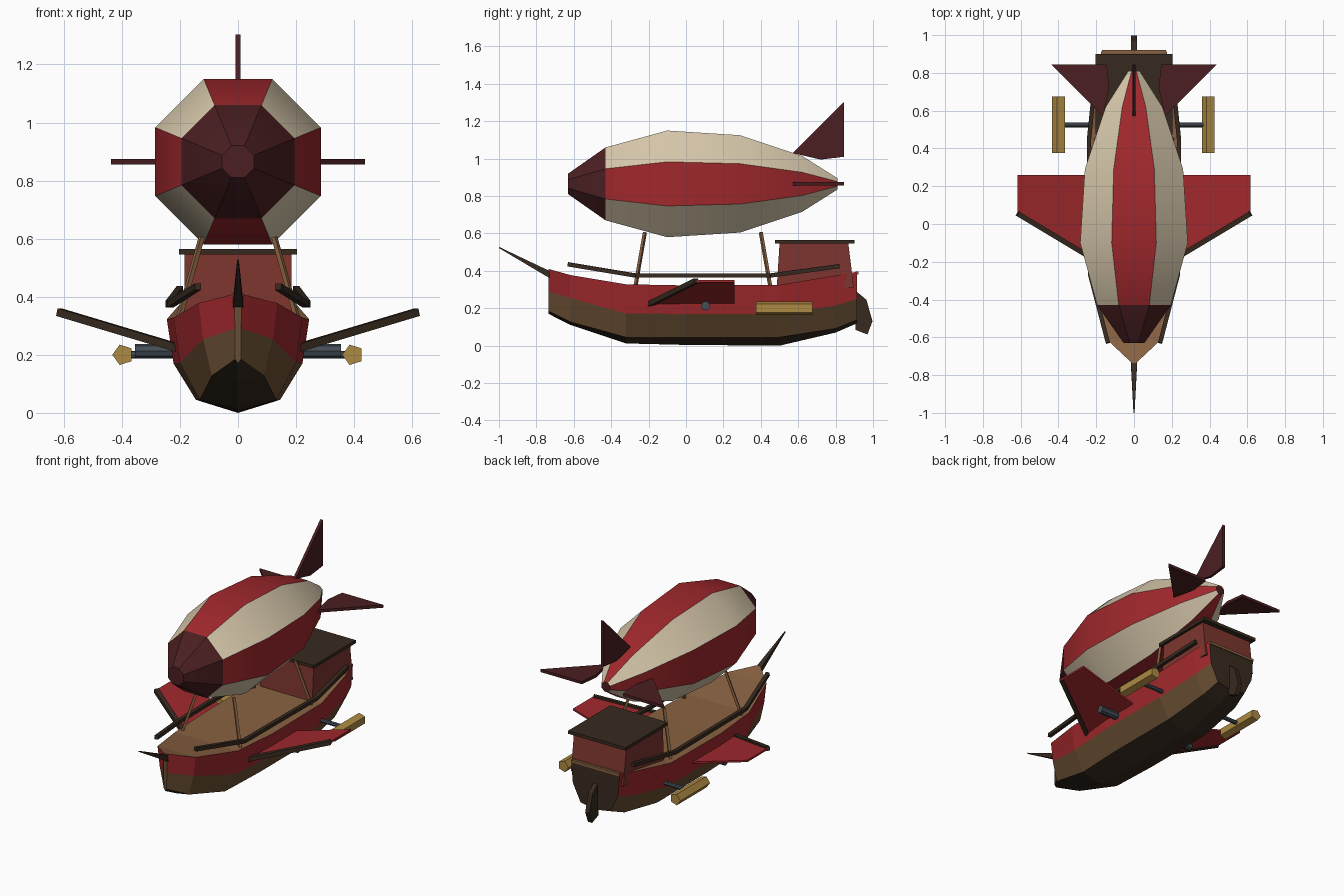
import bpy, bmesh, math
from mathutils import Vector, Matrix

if "Cube" in bpy.data.objects:
    bpy.data.objects.remove(bpy.data.objects["Cube"])


def mat(name, r, g, b):
    m = bpy.data.materials.new(name)
    m.diffuse_color = (*[(c / 255) ** 2.2 for c in (r, g, b)], 1)
    m.use_nodes = True
    m.node_tree.nodes["Principled BSDF"].inputs["Base Color"].default_value = m.diffuse_color
    return m


RED = mat("red", 158, 44, 48)
CREAM = mat("cream", 217, 201, 172)
MAROON = mat("maroon", 76, 36, 38)
TAN = mat("deck tan", 136, 98, 68)
BROWN = mat("hull brown", 106, 80, 54)
DARK = mat("dark brown", 58, 46, 36)
GOLD = mat("gold", 172, 136, 68)
SLATE = mat("slate", 70, 78, 86)
CABIN = mat("cabin red", 124, 56, 50)


def finish(name, bm, *mats):
    bmesh.ops.recalc_face_normals(bm, faces=bm.faces)
    me = bpy.data.meshes.new(name)
    bm.to_mesh(me)
    bm.free()
    for m in mats:
        me.materials.append(m)
    ob = bpy.data.objects.new(name, me)
    bpy.context.collection.objects.link(ob)
    return ob


def loft(bm, rings, caps=True):
    """Skin a list of closed rings; returns the vertex rings and the end caps."""
    vr = [[bm.verts.new(p) for p in ring] for ring in rings]
    n = len(vr[0])
    faces = [[bm.faces.new((a[i], a[(i + 1) % n], b[(i + 1) % n], b[i]))
              for i in range(n)] for a, b in zip(vr, vr[1:])]
    ends = [bm.faces.new(vr[0]), bm.faces.new(vr[-1])] if caps else []
    return faces, ends


def beam(bm, a, b, r1, r2=None, sides=4, spin=math.pi / 4):
    """Straight bar between two points, optionally tapered."""
    a, b = Vector(a), Vector(b)
    r2 = r1 if r2 is None else r2
    d = (b - a).normalized()
    up = Vector((0, 0, 1))
    u = d.cross(up).normalized()
    v = u.cross(d)
    angs = [spin + i * 2 * math.pi / sides for i in range(sides)]
    loft(bm, [[p + (u * math.cos(t) + v * math.sin(t)) * r for t in angs]
              for p, r in ((a, r1), (b, r2))])


def plate(bm, pts, offset):
    """Flat polygon given thickness, centred on its plane."""
    o = Vector(offset) / 2
    loft(bm, [[Vector(p) - o for p in pts], [Vector(p) + o for p in pts]])


# Hull: y, then (half width, z) of gunwale, red line, keel line, and keel z
stations = [
    (-.735, (.012, .41), (.011, .29), (.01, .185), .17),
    (-.62, (.135, .378), (.12, .255), (.09, .128), .112),
    (-.32, (.222, .328), (.2, .172), (.132, .045), .012),
    (0, (.245, .322), (.222, .17), (.145, .045), .004),
    (.5, (.243, .325), (.22, .17), (.145, .045), .0),
    (.8, (.2, .375), (.185, .215), (.125, .092), .07),
    (.915, (.172, .395), (.16, .25), (.105, .138), .12),
]
bm = bmesh.new()
rings = []
for y, top, mid, low, zk in stations:
    half = [top, mid, low]
    rings.append([(w, y, z) for w, z in half] + [(0, y, zk)]
                 + [(-w, y, z) for w, z in reversed(half)])
faces, ends = loft(bm, rings)
for strip in faces:
    for f, k in zip(strip, (0, 1, 2, 2, 1, 0, 3)):   # red, brown, dark, deck
        f.material_index = k
ends[0].material_index = 1
ends[1].material_index = 2
finish("hull", bm, RED, BROWN, DARK, TAN)

# Stern trim along the top of the transom
bm = bmesh.new()
plate(bm, [(-.17, .905, .388), (.17, .905, .388), (.17, .921, .388), (-.17, .921, .388)],
      (0, 0, .016))
finish("stern_trim", bm, TAN)

# Rudder
bm = bmesh.new()
plate(bm, [(0, .905, .295), (0, .965, .245), (0, .997, .13), (0, .97, .06), (0, .905, .085)],
      (.03, 0, 0))
finish("rudder", bm, DARK)

# Bowsprit
bm = bmesh.new()
beam(bm, (0, -.70, .365), (0, -1, .525), .026, .004)
finish("bowsprit", bm, DARK)

# Cabin and its roof
bm = bmesh.new()
loft(bm, [[(-.185, y0, z), (.185, y0, z), (.185, y1, z), (-.185, y1, z)]
          for z, y0, y1 in ((.31, .485, .897), (.545, .5, .868))])
finish("cabin", bm, CABIN)
bm = bmesh.new()
plate(bm, [(-.203, .475, .555), (.203, .475, .555), (.203, .9, .555), (-.203, .9, .555)],
      (0, 0, .02))
finish("cabin_roof", bm, DARK)

# Balloon envelope: octagonal rings with alternating stripes
profile = [(-.63, .055), (-.43, .195), (-.1, .285), (.29, .26), (.62, .15), (.81, .03)]
ZC = .865
bm = bmesh.new()
k = 1 / math.cos(math.pi / 8)
angs = [math.pi / 8 + i * math.pi / 4 for i in range(8)]
faces, ends = loft(bm, [[(math.cos(t) * r * k, y, ZC + math.sin(t) * r * k) for t in angs]
                        for y, r in profile])
for j, strip in enumerate(faces):
    for i, f in enumerate(strip):
        f.material_index = 2 if j == 0 else (0 if i % 2 else 1)
for f in ends:
    f.material_index = 2
balloon = finish("balloon", bm, RED, CREAM, MAROON)
bpy.context.view_layer.objects.active = balloon
balloon.select_set(True)
bpy.ops.object.shade_smooth_by_angle(angle=math.radians(30))
balloon.select_set(False)

# Tail fins: one outline turned to the top, left and right
outline = [(.57, .165), (.845, .438), (.845, .145), (.72, .13)]
for name, ang in (("top_fin", 0), ("right_fin", 90), ("left_fin", -90)):
    bm = bmesh.new()
    plate(bm, [(0, y, r) for y, r in outline], (.018, 0, 0))
    bm.transform(Matrix.Translation((0, 0, ZC))
                 @ Matrix.Rotation(math.radians(ang), 4, 'Y'))
    finish(name, bm, MAROON)

for side, s in (("right", 1), ("left", -1)):
    # Deck rail
    bm = bmesh.new()
    path = [(.138, -.63, .435), (.232, -.27, .375), (.238, .45, .375), (.2, .82, .425)]
    for a, b in zip(path, path[1:]):
        beam(bm, (s * a[0], *a[1:]), (s * b[0], *b[1:]), .016)
    finish(side + "_rail", bm, DARK)

    # Struts holding the balloon
    bm = bmesh.new()
    for y0, y1 in ((-.27, -.22), (.45, .4)):
        beam(bm, (s * .205, y0, .32), (s * .125, y1, .605), .011)
    finish(side + "_struts", bm, TAN)

    # Wing and its leading spar
    bm = bmesh.new()
    plate(bm, [(s * .2, -.19, .222), (s * .617, .06, .345),
               (s * .617, .26, .345), (s * .2, .26, .222)], (0, 0, .012))
    finish(side + "_wing", bm, RED)
    bm = bmesh.new()
    beam(bm, (s * .2, -.195, .222), (s * .617, .055, .347), .019)
    finish(side + "_wing_spar", bm, DARK)

    # Outrigger axles
    bm = bmesh.new()
    beam(bm, (s * .18, .105, .213), (s * .355, .105, .213), .025, sides=8, spin=0)
    beam(bm, (s * .18, .525, .2), (s * .375, .525, .2), .013, sides=8, spin=0)
    finish(side + "_axles", bm, SLATE)

    # Five-sided engine pod
    bm = bmesh.new()
    beam(bm, (s * .396, .375, .2), (s * .396, .675, .2), .037, sides=5, spin=math.pi)
    finish(side + "_engine_pod", bm, GOLD)
